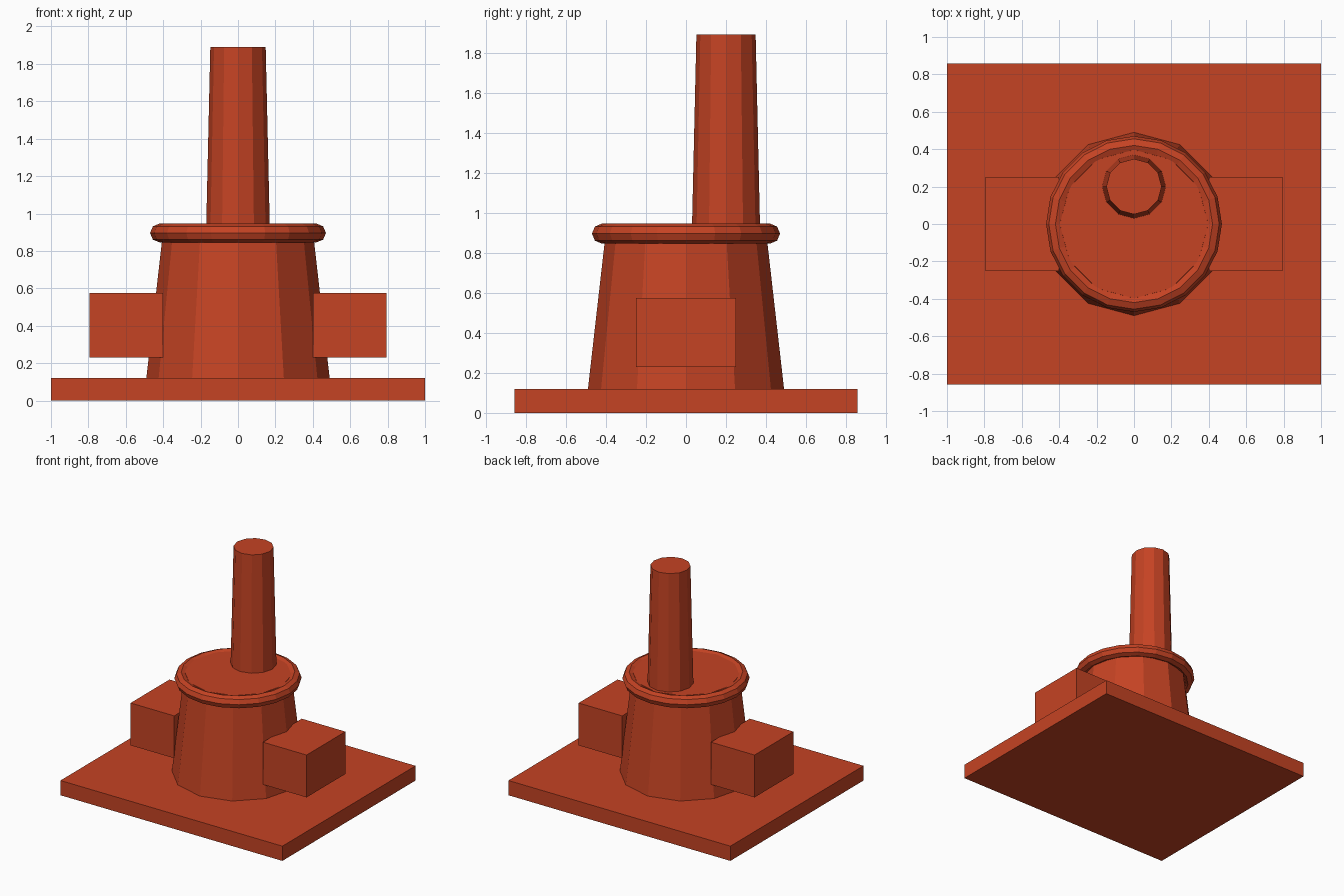
import bpy, math

if "Cube" in bpy.data.objects:
    bpy.data.objects.remove(bpy.data.objects["Cube"])

red = bpy.data.materials.new("brick red")
red.diffuse_color = (0.56, 0.056, 0.017, 1)
red.use_nodes = True
red.node_tree.nodes["Principled BSDF"].inputs["Base Color"].default_value = red.diffuse_color


def finish(name):
    ob = bpy.context.object
    ob.name = name
    ob.data.materials.append(red)
    return ob


def box(name, lo, hi):
    bpy.ops.mesh.primitive_cube_add(size=1, location=[(a + b) / 2 for a, b in zip(lo, hi)])
    ob = finish(name)
    ob.scale = [b - a for a, b in zip(lo, hi)]
    bpy.ops.object.transform_apply(location=False, rotation=False, scale=True)
    return ob


def taper(name, y, z0, z1, r0, r1):
    # twelve-sided tapered column
    bpy.ops.mesh.primitive_cone_add(vertices=12, radius1=r0, radius2=r1, depth=z1 - z0,
                                    location=(0, y, (z0 + z1) / 2))
    return finish(name)


# flat base slab
box("base", (-1, -0.857, 0), (1, 0.857, 0.12))

# drum, rolled rim and off-centre stack
taper("drum", 0, 0.12, 0.936, 0.49, 0.397)
bpy.ops.mesh.primitive_torus_add(major_radius=0.42, minor_radius=0.05, major_segments=20,
                                 minor_segments=8, location=(0, 0, 0.896))
finish("rim")
taper("stack", 0.2, 0.93, 1.89, 0.17, 0.148)

# side blocks
for side, name in ((-1, "left_block"), (1, "right_block")):
    xs = sorted((side * 0.4, side * 0.793))
    box(name, (xs[0], -0.25, 0.23), (xs[1], 0.25, 0.575))
